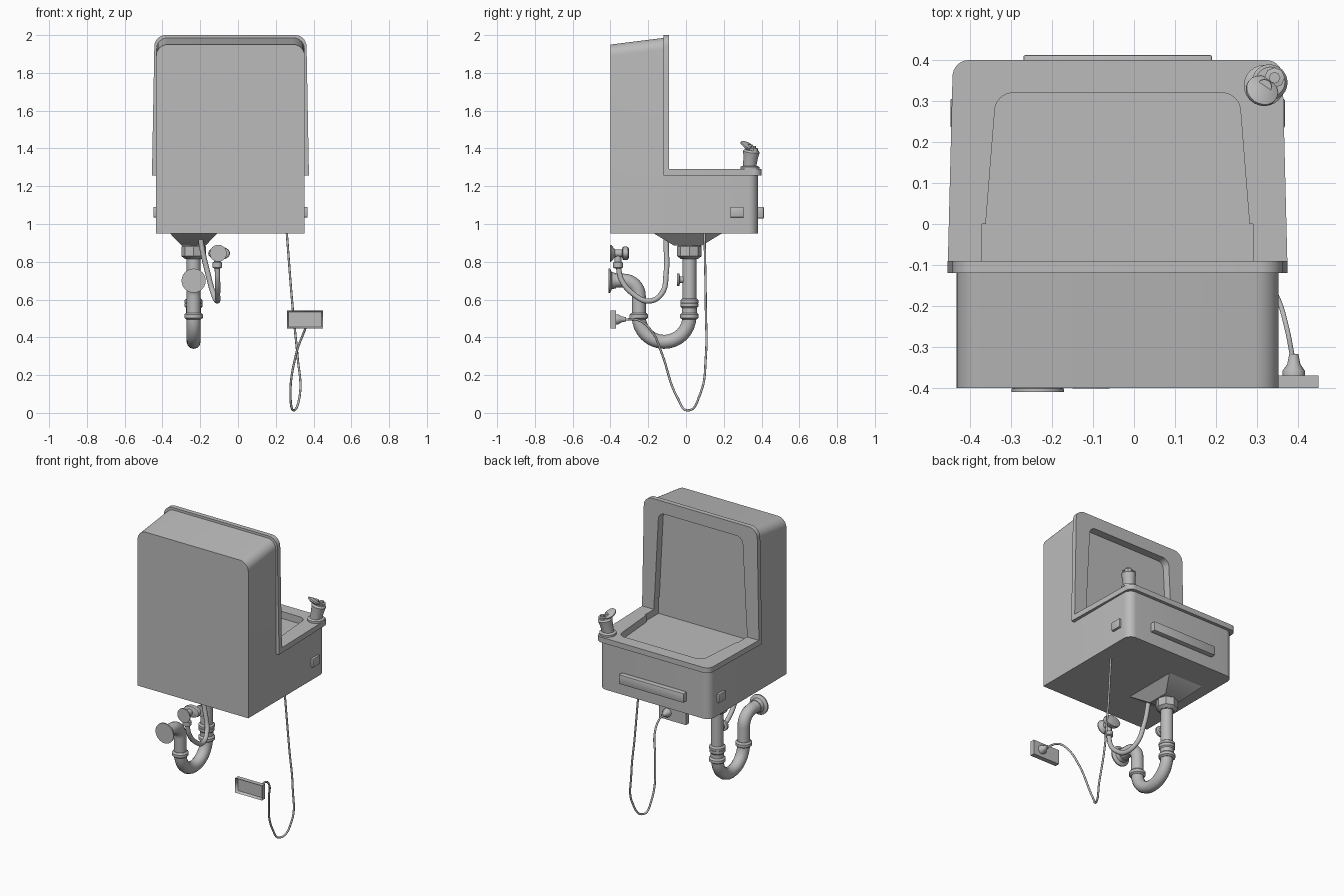
import bpy, bmesh, math
from mathutils import Vector, Matrix

if "Cube" in bpy.data.objects:
    bpy.data.objects.remove(bpy.data.objects["Cube"], do_unlink=True)

grey = bpy.data.materials.new("plain grey")
grey.use_nodes = True
grey.diffuse_color = (0.5, 0.5, 0.5, 1)
grey.node_tree.nodes["Principled BSDF"].inputs["Base Color"].default_value = (0.5, 0.5, 0.5, 1)

CX = -0.04        # middle of the cabinet
PX = -0.235       # middle of the drain


def activate(ob):
    bpy.ops.object.select_all(action='DESELECT')
    ob.select_set(True)
    bpy.context.view_layer.objects.active = ob


def finish(name, bm):
    bmesh.ops.recalc_face_normals(bm, faces=bm.faces)
    me = bpy.data.meshes.new(name)
    bm.to_mesh(me)
    bm.free()
    me.materials.append(grey)
    ob = bpy.data.objects.new(name, me)
    bpy.context.collection.objects.link(ob)
    smooth(ob)
    return ob


def smooth(ob):
    activate(ob)
    bpy.ops.object.shade_smooth_by_angle(angle=math.radians(35))


def panel(lo, hi, half_lo, half_hi, r):
    """Tapered outline, symmetric about CX, with the far two corners rounded."""
    pts = [(CX - half_lo, lo), (CX + half_lo, lo)]
    for side, start in ((1, 0), (-1, 90)):
        for i in range(9):
            a = math.radians(start + 90 * i / 8)
            pts.append((CX + side * (half_hi - r) + r * math.cos(a), hi - r + r * math.sin(a)))
    return pts


def prism(name, outline, axis, lo, hi, slope=0):
    """Extrude an outline along y or z; slope lowers the top of the low end."""
    bm = bmesh.new()
    rings = []
    for d in (lo, hi):
        ring = []
        for u, v in outline:
            drop = slope if d == lo and v > 1.5 else 0
            ring.append(bm.verts.new((u, d, v - drop) if axis == 'y' else (u, v, d)))
        bm.faces.new(ring)
        rings.append(ring)
    n = len(outline)
    for i in range(n):
        j = (i + 1) % n
        bm.faces.new((rings[0][i], rings[0][j], rings[1][j], rings[1][i]))
    return finish(name, bm)


def box(name, lo, hi, bevel=0.0, taper=None):
    bm = bmesh.new()
    bmesh.ops.create_cube(bm, size=1)
    lo, hi = Vector(lo), Vector(hi)
    for v in bm.verts:
        if taper and v.co.z < 0:
            v.co.x *= taper[0]
            v.co.y *= taper[1]
        v.co = (lo + hi) / 2 + v.co * (hi - lo)
    if bevel:
        bmesh.ops.bevel(bm, geom=bm.edges[:], offset=bevel, segments=2, affect='EDGES', profile=0.5)
    return finish(name, bm)


def lathe(name, origin, axis, profile, n=24, stretch=(1, 1)):
    """Turn (radius, height) pairs about an axis through origin."""
    bm = bmesh.new()
    rings = []
    for r, h in profile:
        rings.append([bm.verts.new((stretch[0] * r * math.cos(math.tau * i / n),
                                    stretch[1] * r * math.sin(math.tau * i / n), h)) for i in range(n)])
    for a, b in zip(rings, rings[1:]):
        for i in range(n):
            bm.faces.new((a[i], a[(i + 1) % n], b[(i + 1) % n], b[i]))
    bm.faces.new(rings[0])
    bm.faces.new(rings[-1])
    turn = Vector((0, 0, 1)).rotation_difference(Vector(axis)).to_matrix().to_4x4()
    bm.transform(Matrix.Translation(origin) @ turn)
    return finish(name, bm)


def tube(name, points, radius, soft=True):
    cu = bpy.data.curves.new(name, 'CURVE')
    cu.dimensions = '3D'
    cu.bevel_depth = radius
    cu.bevel_resolution = 4
    cu.use_fill_caps = True
    cu.resolution_u = 8
    sp = cu.splines.new('BEZIER' if soft else 'POLY')
    if soft:
        sp.bezier_points.add(len(points) - 1)
        for bp, p in zip(sp.bezier_points, points):
            bp.co = p
            bp.handle_left_type = bp.handle_right_type = 'AUTO'
    else:
        sp.points.add(len(points) - 1)
        for sp_pt, p in zip(sp.points, points):
            sp_pt.co = (*p, 1)
    cu.materials.append(grey)
    ob = bpy.data.objects.new(name, cu)
    bpy.context.collection.objects.link(ob)
    activate(ob)
    bpy.ops.object.convert(target='MESH')
    smooth(bpy.context.object)


# Cabinet and its overhanging rim
shell = [
    prism("back_cabinet", panel(0.95, 1.985, 0.393, 0.393, 0.06), 'y', -0.4, -0.12, 0.035),
    prism("lower_cabinet", panel(-0.12, 0.38, 0.393, 0.393, 0.05), 'z', 0.95, 1.256),
    prism("backsplash_rim", panel(1.29, 2.0, 0.415, 0.403, 0.06), 'y', -0.12, -0.09),
    prism("basin_rim", panel(-0.12, 0.4, 0.415, 0.403, 0.04), 'z', 1.256, 1.29),
]

# Recesses of the basin and the backsplash
cutters = [
    prism("basin_cutter", panel(-0.14, 0.32, 0.333, 0.3, 0.045), 'z', 1.245, 1.35),
    prism("backsplash_cutter", panel(1.245, 1.92, 0.333, 0.3, 0.045), 'y', -0.14, 0.0),
]
for ob in shell:
    for cutter in cutters:
        mod = ob.modifiers.new("recess", 'BOOLEAN')
        mod.operation = 'DIFFERENCE'
        mod.solver = 'EXACT'
        mod.object = cutter
        activate(ob)
        bpy.ops.object.modifier_apply(modifier=mod.name)
    smooth(ob)
for cutter in cutters:
    bpy.data.objects.remove(cutter, do_unlink=True)

# Push controls
box("push_bar", (-0.27, 0.37, 1.03), (0.19, 0.412, 1.09), 0.004)
for side, name in ((1, "left_button"), (-1, "right_button")):
    x = CX + side * 0.396
    box(name, (x - 0.012, 0.235, 1.035), (x + 0.012, 0.305, 1.09), 0.003)

# Drinking tap
lathe("tap_base", (0.318, 0.338, 1.29), (0, 0, 1), [(0.05, 0), (0.05, 0.012), (0.04, 0.018)])
lathe("tap_body", (0.318, 0.336, 1.3), (0.16, 0.12, 1), [(0.035, 0), (0.038, 0.05), (0.044, 0.085), (0.036, 0.095)])
lathe("tap_nozzle", (0.343, 0.357, 1.38), (0, 0, 1), [(0.025, 0), (0.025, 0.02), (0.014, 0.022), (0.014, 0.032)], 8)
lathe("tap_hood", (0.312, 0.325, 1.415), (0.3, 0.45, 0.8), [(0.02, -0.012), (0.04, -0.004), (0.04, 0.004), (0.02, 0.012)], 20)
lathe("hood_stem", (0.318, 0.335, 1.38), (0, 0, 1), [(0.02, 0), (0.018, 0.04)], 12)

# Drain funnel and trap
box("drain_funnel", (-0.36, -0.17, 0.885), (-0.11, 0.19, 0.95), taper=(0.5, 0.4))
lathe("drain_nut", (PX, 0.018, 0.815), (0, 0, 1), [(0.045, 0), (0.065, 0.015), (0.065, 0.065), (0.055, 0.075)], 8)
path = [(PX, 0.018, 0.87), (PX, 0.018, 0.6)]
for i in range(17):
    a = math.pi * i / 16
    path.append((PX, -0.116 + 0.134 * math.cos(a), 0.51 - 0.134 * math.sin(a)))
for i in range(9):
    a = math.pi / 2 * i / 8
    path.append((PX, -0.33 + 0.08 * math.cos(a), 0.62 + 0.08 * math.sin(a)))
path.append((PX, -0.405, 0.7))
tube("trap_pipe", path, 0.037, soft=False)
collar = [(0.038, 0), (0.049, 0.008), (0.049, 0.025), (0.04, 0.035), (0.04, 0.06),
          (0.047, 0.068), (0.047, 0.085), (0.038, 0.092)]
lathe("front_trap_collar", (PX, 0.018, 0.495), (0, 0, 1), collar)
lathe("front_trap_ring", (PX, 0.018, 0.575), (0, 0, 1), [(0.038, 0), (0.048, 0.008), (0.048, 0.022), (0.038, 0.03)])
lathe("back_trap_collar", (PX, -0.25, 0.495), (0, 0, 1), collar[:4])
lathe("trap_wall_flange", (PX, -0.41, 0.7), (0, 1, 0), [(0.064, 0), (0.064, 0.008), (0.045, 0.018), (0.04, 0.04)])
lathe("cleanout_plug", (PX, -0.048, 0.705), (0, 1, 0), [(0.034, 0), (0.034, 0.012), (0.018, 0.016), (0.018, 0.04)], 16)

# Water supply valve and hose
lathe("valve_wall_flange", (-0.105, -0.402, 0.845), (0, 1, 0), [(0.045, 0), (0.045, 0.006), (0.022, 0.025)])
lathe("valve_stem", (-0.105, -0.39, 0.845), (0, 1, 0), [(0.02, 0), (0.02, 0.07)], 16)
lathe("valve_handle", (-0.1, -0.34, 0.845), (0, 1, 0),
      [(0.02, 0), (0.034, 0.006), (0.036, 0.018), (0.034, 0.032), (0.022, 0.038)], stretch=(1.6, 1))
lathe("valve_outlet", (-0.11, -0.36, 0.765), (0, 0, 1), [(0.016, 0), (0.026, 0.005), (0.026, 0.03), (0.018, 0.035), (0.018, 0.08)], 12)
tube("water_hose", [(-0.11, -0.36, 0.78), (-0.108, -0.34, 0.7), (-0.108, -0.28, 0.63), (-0.11, -0.2, 0.592),
                    (-0.13, -0.13, 0.63), (-0.16, -0.105, 0.74), (-0.195, -0.105, 0.9), (-0.2, -0.105, 0.955)], 0.014)

# Power cord, plug and wall socket
tube("power_cord", [(0.258, 0.098, 0.955), (0.29, 0.105, 0.55), (0.315, 0.105, 0.3), (0.328, 0.075, 0.1),
                    (0.295, 0.01, 0.013), (0.278, -0.045, 0.08), (0.31, -0.13, 0.32), (0.35, -0.18, 0.43),
                    (0.372, -0.25, 0.49), (0.388, -0.33, 0.495)], 0.006)
lathe("plug", (0.39, -0.372, 0.495), (0, 1, 0), [(0.027, 0), (0.027, 0.014), (0.016, 0.03), (0.011, 0.055)], 16)
socket = box("wall_socket", (0.26, -0.4, 0.448), (0.45, -0.37, 0.542))
bm = bmesh.new()
bm.from_mesh(socket.data)
back = [f for f in bm.faces if f.normal.y < -0.9]
bmesh.ops.inset_region(bm, faces=back, thickness=0.01)
bmesh.ops.translate(bm, verts=back[0].verts[:], vec=(0, 0.02, 0))
bm.to_mesh(socket.data)
bm.free()
